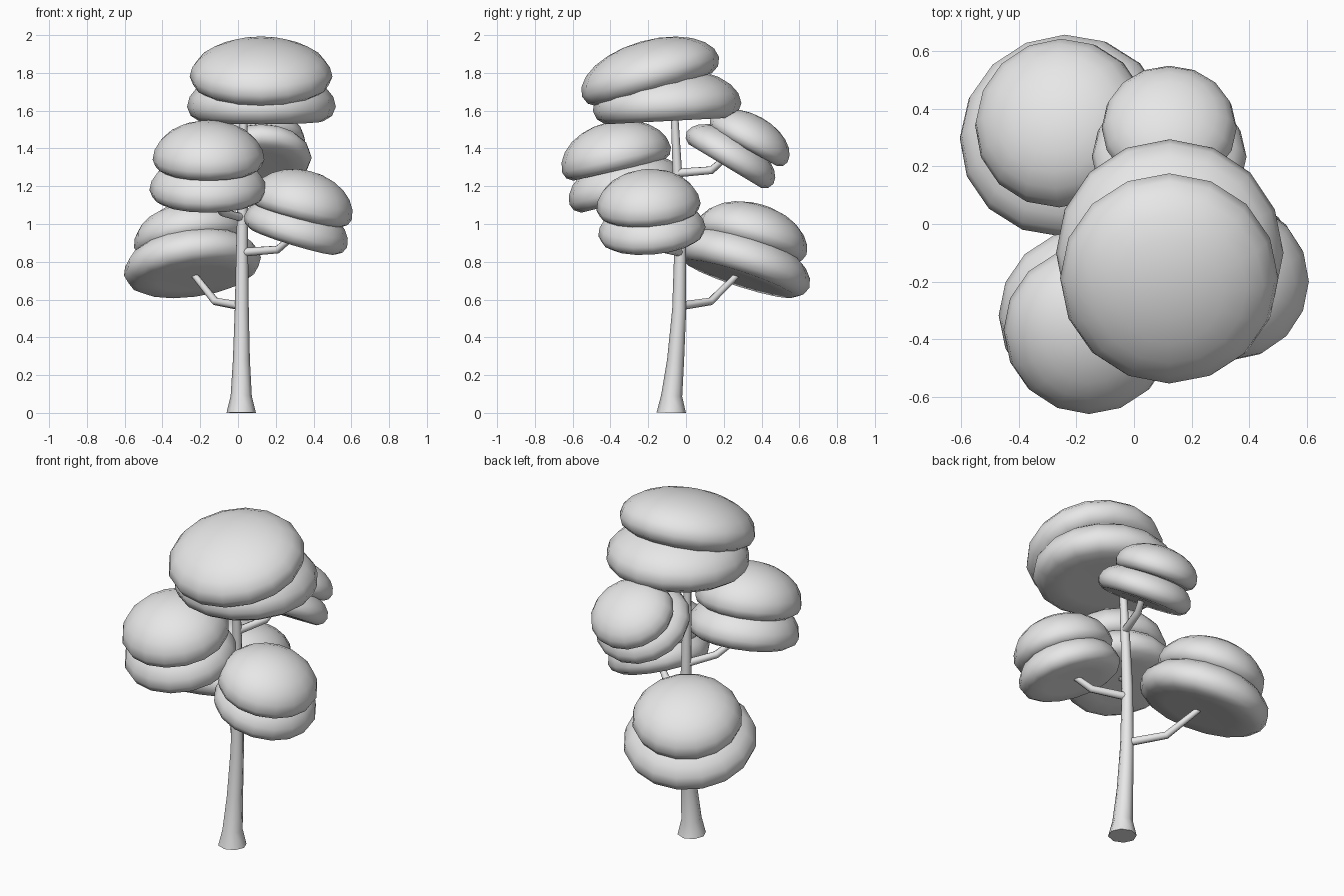
import bpy, bmesh, math
from mathutils import Vector, Matrix

cube = bpy.data.objects.get("Cube")
if cube:
    bpy.data.objects.remove(cube, do_unlink=True)

grey = bpy.data.materials.new("plain grey")
grey.use_nodes = True
grey.diffuse_color = (0.8, 0.8, 0.8, 1)
grey.node_tree.nodes["Principled BSDF"].inputs["Base Color"].default_value = (0.8, 0.8, 0.8, 1)

SIDES = 16


def dome(name, center, radius, lean, height):
    """Flat-bottomed dome; lean is the tilt in degrees towards +x and +y."""
    # Rounded rim below the widest ring, then an elliptical cap
    profile = [(0.0, -0.17), (0.55, -0.19), (0.84, -0.19), (0.95, -0.12)]
    for i in range(7):
        a = math.radians(i * 15)
        profile.append((math.cos(a), height * math.sin(a)))
    profile[-1] = (0.0, height)

    bm = bmesh.new()
    verts = [bm.verts.new((r * radius, 0, z * radius)) for r, z in profile]
    edges = [bm.edges.new(pair) for pair in zip(verts, verts[1:])]
    bmesh.ops.spin(bm, geom=verts + edges, cent=(0, 0, 0), axis=(0, 0, 1),
                   angle=math.tau, steps=SIDES, use_merge=True)
    bmesh.ops.remove_doubles(bm, verts=bm.verts, dist=0.0005)
    bmesh.ops.recalc_face_normals(bm, faces=bm.faces)

    up = Vector((math.tan(math.radians(lean[0])), math.tan(math.radians(lean[1])), 1))
    turn = Vector((0, 0, 1)).rotation_difference(up).to_matrix().to_4x4()
    bm.transform(Matrix.Translation(center) @ turn)
    for face in bm.faces:
        face.smooth = True
    mesh = bpy.data.meshes.new(name)
    bm.to_mesh(mesh)
    bm.free()
    mesh.materials.append(grey)
    obj = bpy.data.objects.new(name, mesh)
    bpy.context.collection.objects.link(obj)


def limb(name, points):
    """Tapered round limb through (x, y, z, radius) points."""
    curve = bpy.data.curves.new(name, "CURVE")
    curve.dimensions = "3D"
    curve.bevel_depth = 1.0
    curve.bevel_resolution = 2
    curve.use_fill_caps = True
    spline = curve.splines.new("POLY")
    spline.points.add(len(points) - 1)
    for p, (x, y, z, r) in zip(spline.points, points):
        p.co = (x, y, z, 1)
        p.radius = r
    spline.use_smooth = True
    curve.materials.append(grey)
    obj = bpy.data.objects.new(name, curve)
    bpy.context.collection.objects.link(obj)
    bpy.ops.object.select_all(action="DESELECT")
    obj.select_set(True)
    bpy.context.view_layer.objects.active = obj
    bpy.ops.object.convert(target="MESH")
    bpy.ops.object.shade_smooth_by_angle(angle=math.radians(50))


# Trunk with flared foot
limb("trunk", [
    (0.017, -0.078, 0.0, 0.078), (0.017, -0.076, 0.09, 0.056),
    (0.018, -0.055, 0.28, 0.045), (0.02, -0.036, 0.55, 0.037),
    (0.022, -0.03, 0.9, 0.031), (0.025, -0.042, 1.2, 0.026),
    (0.03, -0.063, 1.62, 0.019)])

# Bent branches: root, elbow, tip
branches = {
    "low_back_branch": [(0.02, -0.035, 0.565), (-0.12, 0.13, 0.59), (-0.24, 0.28, 0.74)],
    "left_branch": [(0.02, -0.03, 0.85), (0.21, -0.11, 0.865), (0.31, -0.17, 0.95)],
    "front_branch": [(0.02, -0.035, 1.035), (-0.08, -0.17, 1.06), (-0.16, -0.3, 1.15)],
    "high_back_branch": [(0.025, -0.045, 1.27), (0.085, 0.135, 1.285), (0.115, 0.22, 1.36)],
}
for name, path in branches.items():
    limb(name, [(*p, r) for p, r in zip(path, (0.023, 0.021, 0.017))])

# Foliage clumps: a lower and an upper dome (centre, radius, lean, height)
clumps = {
    "crown": [((0.124, -0.10, 1.62), 0.394, (0, -3), 0.52),
              ((0.122, -0.188, 1.78), 0.378, (0, -16), 0.51)],
    "front_clump": [((-0.159, -0.317, 1.18), 0.31, (0, -14), 0.6),
                    ((-0.156, -0.368, 1.34), 0.296, (0, -13), 0.69)],
    "left_clump": [((0.305, -0.18, 0.96), 0.285, (17, -5), 0.6),
                   ((0.335, -0.198, 1.09), 0.276, (14, -4), 0.71)],
    "low_back_clump": [((-0.241, 0.305, 0.775), 0.366, (-8, 18), 0.5),
                       ((-0.252, 0.348, 0.92), 0.302, (-9, 16), 0.62)],
    "high_back_clump": [((0.122, 0.233, 1.35), 0.268, (0, 31), 0.5),
                        ((0.122, 0.333, 1.44), 0.234, (0, 29), 0.6)],
}
for name, pair in clumps.items():
    for layer, spec in zip(("lower", "upper"), pair):
        dome(f"{name}_{layer}", *spec)
